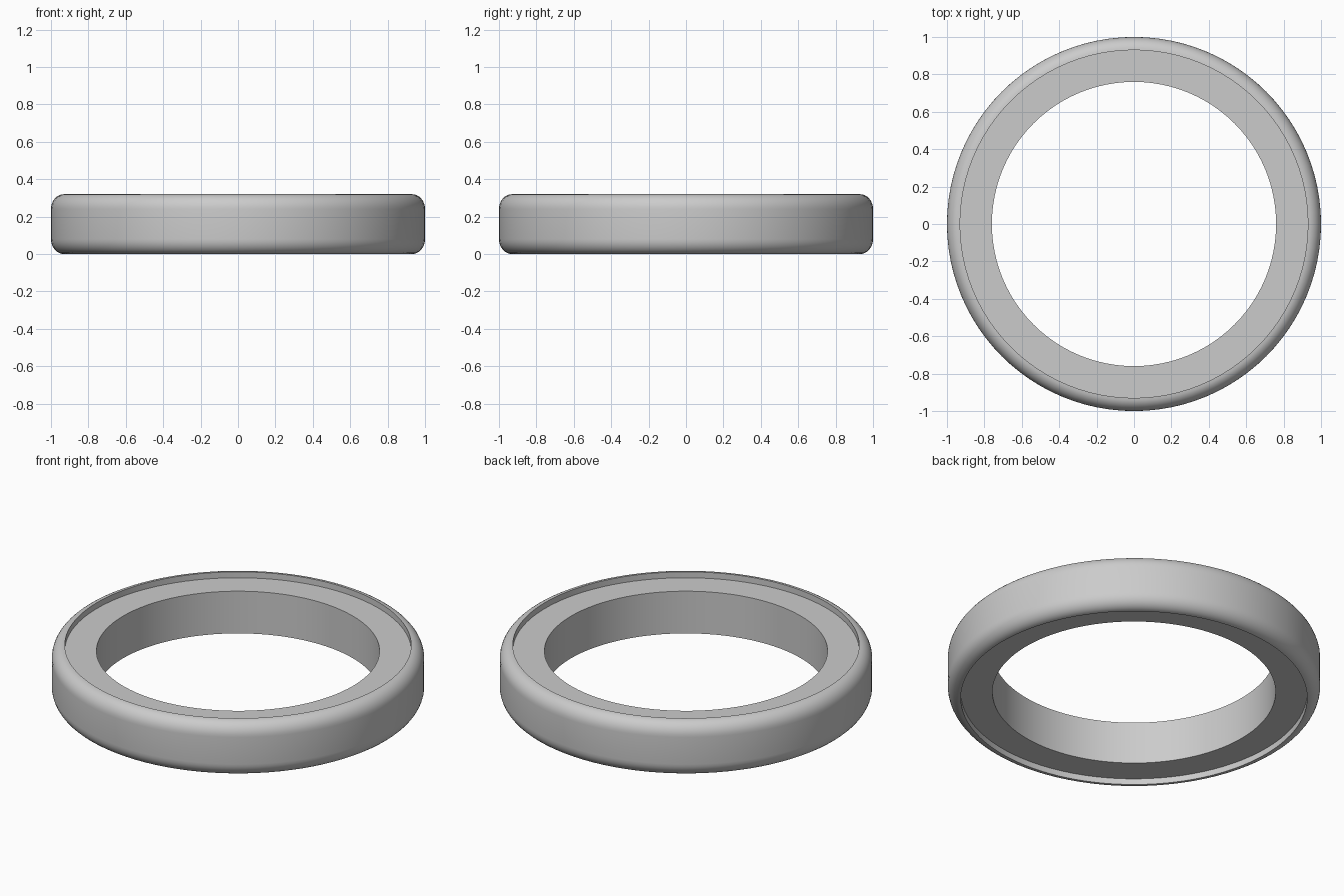
import bpy
import math

if "Cube" in bpy.data.objects:
    bpy.data.objects.remove(bpy.data.objects["Cube"])

SEGMENTS = 96
HEIGHT = 0.32
OUTER, RIM, BORE = 1.0, 0.93, 0.76
RECESS = 0.035
CORNER = 0.08      # height of the rounded shoulders
STEPS = 8

grey = bpy.data.materials.new("light_grey")
grey.use_nodes = True
grey.diffuse_color = (0.6, 0.6, 0.6, 1)
grey.node_tree.nodes["Principled BSDF"].inputs["Base Color"].default_value = (0.6, 0.6, 0.6, 1)


def lathe(name, profile):
    """Revolve a closed (radius, z) profile around the z axis."""
    n = len(profile)
    verts, faces = [], []
    for i in range(SEGMENTS):
        a = 2 * math.pi * i / SEGMENTS
        verts += [(r * math.cos(a), r * math.sin(a), z) for r, z in profile]
        j = (i + 1) % SEGMENTS
        for k in range(n):
            m = (k + 1) % n
            faces.append((i * n + k, j * n + k, j * n + m, i * n + m))
    mesh = bpy.data.meshes.new(name)
    mesh.from_pydata(verts, [], faces)
    mesh.materials.append(grey)
    obj = bpy.data.objects.new(name, mesh)
    bpy.context.collection.objects.link(obj)
    bpy.ops.object.select_all(action="DESELECT")
    obj.select_set(True)
    bpy.context.view_layer.objects.active = obj
    bpy.ops.object.shade_smooth_by_angle(angle=math.radians(30))
    return obj


# Lower half of the section: bore, recessed face, rim wall, rounded shoulder
lower = [(BORE, RECESS), (RIM, RECESS)]
for s in range(STEPS + 1):
    t = math.pi / 2 * s / STEPS
    lower.append((RIM + (OUTER - RIM) * math.sin(t), CORNER * (1 - math.cos(t))))

# Upper half mirrors the lower one
upper = [(r, HEIGHT - z) for r, z in reversed(lower)]
lathe("ring_body", lower + upper)
